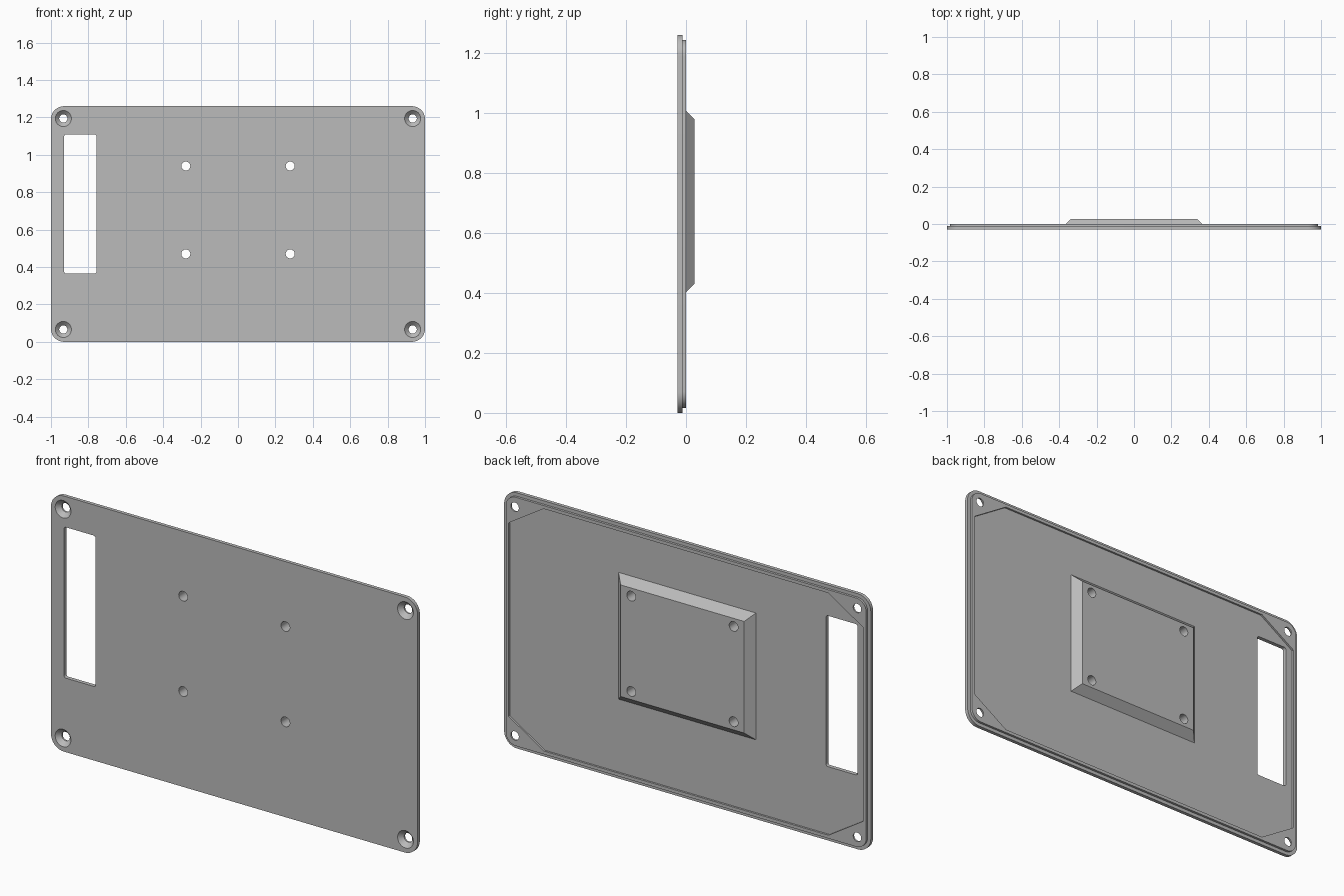
import bpy
import bmesh
from math import sin, cos, pi, radians

cube = bpy.data.objects.get("Cube")
if cube:
    bpy.data.objects.remove(cube, do_unlink=True)

MID_Z = 0.63      # centre height of the plate
PAD_Z = 0.705     # centre height of the mounting pad

grey = bpy.data.materials.new("plain grey")
grey.use_nodes = True
grey.diffuse_color = (0.5, 0.5, 0.5, 1)
bsdf = next(n for n in grey.node_tree.nodes if n.type == 'BSDF_PRINCIPLED')
bsdf.inputs["Base Color"].default_value = grey.diffuse_color


def rounded(cx, cz, hx, hz, r, steps=12):
    """Outline of a rounded rectangle in the xz plane."""
    pts = []
    for i, (sx, sz) in enumerate([(1, 1), (-1, 1), (-1, -1), (1, -1)]):
        for k in range(steps + 1):
            a = (i + k / steps) * pi / 2
            pts.append((cx + sx * (hx - r) + r * cos(a), cz + sz * (hz - r) + r * sin(a)))
    return pts


def rect(cx, cz, hx, hz):
    return [(cx + sx * hx, cz + sz * hz) for sx, sz in [(1, 1), (-1, 1), (-1, -1), (1, -1)]]


def circle(cx, cz, r, n=40):
    return [(cx + r * cos(2 * pi * k / n), cz + r * sin(2 * pi * k / n)) for k in range(n)]


def loft(name, front, y0, back, y1):
    """Closed solid between two outlines of equal length."""
    bm = bmesh.new()
    a = [bm.verts.new((x, y0, z)) for x, z in front]
    b = [bm.verts.new((x, y1, z)) for x, z in back]
    bm.faces.new(a)
    bm.faces.new(b)
    n = len(a)
    for i in range(n):
        j = (i + 1) % n
        bm.faces.new((a[i], a[j], b[j], b[i]))
    bmesh.ops.recalc_face_normals(bm, faces=bm.faces)
    mesh = bpy.data.meshes.new(name)
    bm.to_mesh(mesh)
    bm.free()
    mesh.materials.append(grey)
    obj = bpy.data.objects.new(name, mesh)
    bpy.context.scene.collection.objects.link(obj)
    return obj


def combine(target, tool, operation):
    """Apply a boolean and discard the tool."""
    mod = target.modifiers.new("cut", 'BOOLEAN')
    mod.operation = operation
    mod.solver = 'EXACT'
    mod.object = tool
    deps = bpy.context.evaluated_depsgraph_get()
    mesh = bpy.data.meshes.new_from_object(target.evaluated_get(deps))
    target.modifiers.clear()
    target.data = mesh
    bpy.data.objects.remove(tool, do_unlink=True)


# Front flange and the slightly smaller lip behind it
plate = loft("cover_plate", rounded(0, MID_Z, 1, MID_Z, 0.07), -0.029,
             rounded(0, MID_Z, 1, MID_Z, 0.07), -0.0115)
lip_outline = rounded(0, MID_Z, 0.983, 0.613, 0.055)
combine(plate, loft("lip", lip_outline, -0.02, lip_outline, 0), 'UNION')

# Shallow back recess with clipped corners
hx, hz, cx, cz = 0.967, 0.597, 0.19, 0.12
octagon = []
for sx, sz in [(1, 1), (-1, 1), (-1, -1), (1, -1)]:
    pair = [(sx * hx, MID_Z + sz * (hz - cz)), (sx * (hx - cx), MID_Z + sz * hz)]
    octagon += pair if sx * sz > 0 else pair[::-1]
combine(plate, loft("recess", octagon, -0.0095, octagon, 0.02), 'DIFFERENCE')

# Raised pad with sloping sides
combine(plate, loft("pad", rect(0, PAD_Z, 0.3785, 0.3165), -0.0135,
                    rect(0, PAD_Z, 0.337, 0.275), 0.028), 'UNION')

# Slot near the right edge
slot = rounded(-0.843, 0.737, 0.087, 0.372, 0.012, 6)
combine(plate, loft("slot", slot, -0.1, slot, 0.1), 'DIFFERENCE')

for sx in (-1, 1):
    for sz in (-1, 1):
        # Mounting holes through the pad
        hole = circle(sx * 0.279, PAD_Z + sz * 0.235, 0.024)
        combine(plate, loft("pad_hole", hole, -0.1, hole, 0.1), 'DIFFERENCE')
        # Countersunk corner screw holes
        x, z = sx * 0.934, MID_Z + sz * 0.564
        hole = circle(x, z, 0.022)
        combine(plate, loft("screw_hole", hole, -0.1, hole, 0.1), 'DIFFERENCE')
        combine(plate, loft("countersink", circle(x, z, 0.048), -0.034,
                            circle(x, z, 0.0215), -0.0075), 'DIFFERENCE')

# Smooth the round walls, keep the edges crisp
bpy.ops.object.select_all(action='DESELECT')
plate.select_set(True)
bpy.context.view_layer.objects.active = plate
bpy.ops.object.shade_smooth_by_angle(angle=radians(25))
